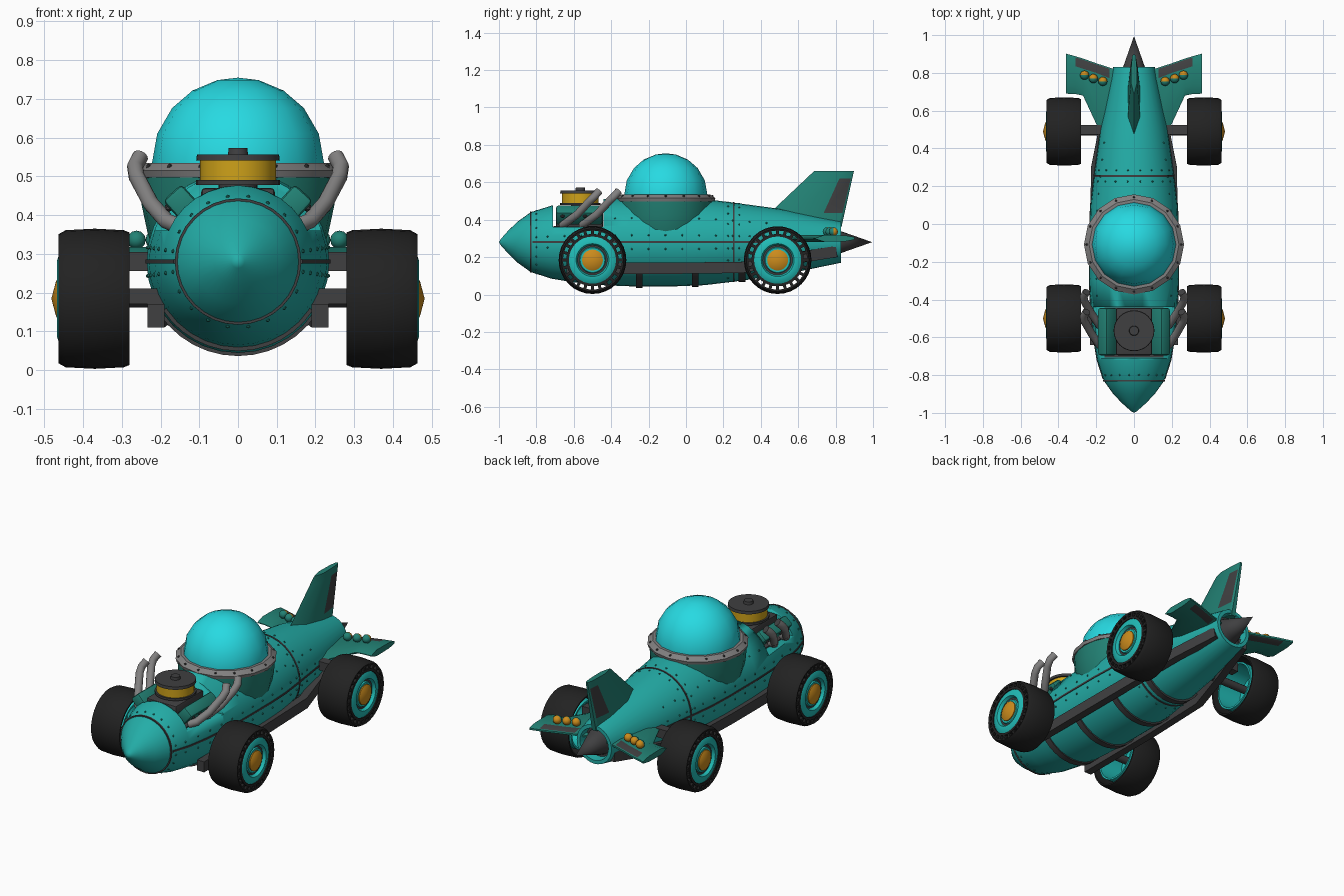
import bpy, bmesh, math
from math import sin, cos, pi, radians
from mathutils import Vector, Matrix

if "Cube" in bpy.data.objects:
    bpy.data.objects.remove(bpy.data.objects["Cube"])


def mat(name, r, g, b):
    m = bpy.data.materials.new(name)
    m.diffuse_color = (r, g, b, 1)
    m.use_nodes = True
    m.node_tree.nodes["Principled BSDF"].inputs["Base Color"].default_value = m.diffuse_color
    return m


TEAL = mat("body teal", .017, .42, .39)
GREEN = mat("fin green", .016, .22, .175)
RIM = mat("rim cyan", .015, .50, .47)
GLASS = mat("dome cyan", .02, .70, .76)
GOLD = mat("gold", .62, .36, .01)
AMBER = mat("amber", .60, .26, .012)
GREY = mat("pipe grey", .22, .215, .215)
DARK = mat("dark metal", .05, .05, .052)
BLACK = mat("tyre black", .016, .016, .016)


def finish(name, bm, mats, mirror=False, angle=35):
    bmesh.ops.remove_doubles(bm, verts=bm.verts, dist=1e-5)
    bmesh.ops.recalc_face_normals(bm, faces=bm.faces)
    me = bpy.data.meshes.new(name)
    bm.to_mesh(me)
    bm.free()
    for m in mats:
        me.materials.append(m)
    me.shade_smooth()
    me.set_sharp_from_angle(angle=radians(angle))
    ob = bpy.data.objects.new(name, me)
    bpy.context.collection.objects.link(ob)
    if mirror:
        ob.modifiers.new("mirror", 'MIRROR')
    return ob


def loft(name, rings, mats, closed=False, rule=None, mirror=False, angle=35):
    """Skin a list of equal rings; rule(ring, segment) picks the material index."""
    bm = bmesh.new()
    vs = [[bm.verts.new(p) for p in r] for r in rings]
    n, k = len(vs), len(vs[0])
    for i in range(n if closed else n - 1):
        a, b = vs[i], vs[(i + 1) % n]
        for j in range(k):
            f = bm.faces.new((a[j], a[(j + 1) % k], b[(j + 1) % k], b[j]))
            f.material_index = rule(i, j) if rule else 0
    if not closed:
        for i, r in ((-1, vs[0]), (n, vs[-1])):
            if (r[0].co - r[k // 2].co).length > 1e-4:
                f = bm.faces.new(r)
                f.material_index = rule(i, 0) if rule else 0
    return finish(name, bm, mats, mirror, angle)


def lathe(name, prof, mats, axis='Z', at=(0, 0, 0), segs=32, **kw):
    """Turn (position along axis, radius) pairs around an axis through 'at'."""
    def pt(h, r, t):
        u, v = r * cos(t), r * sin(t)
        return Vector(at) + Vector({'X': (h, u, v), 'Y': (u, h, v), 'Z': (u, v, h)}[axis])
    rings = [[pt(h, r, 2 * pi * j / segs) for j in range(segs)] for h, r in prof]
    return loft(name, rings, mats, **kw)


def sweep(name, pts, shape, mats, **kw):
    """Sweep a cross-section along a path."""
    P = [Vector(p) for p in pts]
    rings = []
    for i, p in enumerate(P):
        d = P[min(i + 1, len(P) - 1)] - P[max(i - 1, 0)]
        q = d.to_track_quat('Y', 'Z')
        rings.append([p + q @ Vector((x, 0, z)) for x, z in shape])
    return loft(name, rings, mats, **kw)


def box(name, c, size, mats, rot_y=0, bevel=0, mirror=False):
    bm = bmesh.new()
    bmesh.ops.create_cube(bm, size=1, matrix=Matrix.Translation(c) @ Matrix.Rotation(rot_y, 4, 'Y')
                          @ Matrix.Diagonal((*size, 1)))
    if bevel:
        bmesh.ops.bevel(bm, geom=bm.edges[:], offset=bevel, segments=2, affect='EDGES', profile=.5)
    return finish(name, bm, mats, mirror)


def rivets(name, pts, r, mats, mirror=False):
    bm = bmesh.new()
    for p in pts:
        bmesh.ops.create_icosphere(bm, subdivisions=1, radius=r, matrix=Matrix.Translation(p))
    return finish(name, bm, mats, mirror)


def rect(w, h):
    return [(-w, -h), (w, -h), (w, h), (-w, h)]


# Fuselage
ZC = .28
PROF = [(-1, 0), (-.99, .017), (-.95, .062), (-.9, .11), (-.83, .16), (-.72, .195), (-.6, .215), (-.45, .23),
        (-.3, .236), (-.05, .236), (.1, .23), (.25, .212), (.5, .178), (.83, .11)]


def rad(y):
    for (a, ra), (b, rb) in zip(PROF, PROF[1:]):
        if a <= y <= b:
            return ra + (rb - ra) * (y - a) / (b - a)


body = lathe("body", PROF + [(.83, .09), (.78, .085), (.78, 0)], [TEAL], 'Y', (0, 0, ZC))
cutter = box("engine_bay_cutter", (0, -.575, .56), (.8, .27, .4), [TEAL])
mod = body.modifiers.new("bay", 'BOOLEAN')
mod.operation, mod.object, mod.solver = 'DIFFERENCE', cutter, 'EXACT'
bpy.context.view_layer.objects.active = body
bpy.ops.object.modifier_apply(modifier="bay")
bpy.data.objects.remove(cutter)

# Panel seams and rivets
for y in (-.83, .255):
    lathe("ring_seam", [(y - .005, rad(y) - .01), (y - .005, rad(y) + .003), (y + .005, rad(y) + .003),
                        (y + .005, rad(y) - .01)], [DARK], 'Y', (0, 0, ZC), closed=True)
sweep("side_seam", [(rad(y), y, ZC) for y in (-.82, -.72, -.6, -.45, -.3, -.05, .1, .25, .5)],
      rect(.003, .005), [DARK], mirror=True)
pts = []
for y in (-.8, .225, .285):
    pts += [(rad(y) * cos(t), y, ZC + rad(y) * sin(t)) for t in [2 * pi * (j + .5) / 20 for j in range(20)]]
for k in range(14):
    y = -.74 + k * .09
    for a in (-9, 9) + ((33,) if -.4 < y else ()):
        pts += [(s * rad(y) * cos(radians(a)), y, ZC + rad(y) * sin(radians(a))) for s in (-1, 1)]
rivets("body_rivets", pts, .0055, [GREEN])

# Tail spike
lathe("tail_recess", [(.775, .084), (.785, .084)], [DARK], 'Y', (0, 0, ZC))
lathe("tail_spike", [(.78, .075), (.83, .058), (.995, 0)], [DARK], 'Y', (0, 0, ZC), segs=20)

# Cockpit bowl, rim and dome
CY = -.108
bowl = [(.51 - .39 * sin(t), .255 * cos(t)) for t in [radians(a) for a in (0, 12, 24, 36, 50, 70)]]
lathe("cockpit_bowl", bowl, [GREEN], 'Z', (0, CY, 0), 24)
lathe("cockpit_rim", [(.535, .2), (.535, .238), (.515, .265), (.497, .26), (.492, .2)], [GREY], 'Z', (0, CY, 0),
      16, closed=True)
dome = [(.535 + .22 * sin(t), .222 * cos(t)) for t in [radians(a) for a in (-8, 0, 20, 40, 58, 76, 90)]]
lathe("dome", dome, [GLASS], 'Z', (0, CY, 0), 16)
rivets("rim_rivets", [(.25 * cos(t), CY + .25 * sin(t), .526) for t in [2 * pi * j / 16 for j in range(16)]],
       .007, [DARK])

# Engine
EY = -.565
box("bay_floor", (0, -.575, .36), (.31, .265, .012), [DARK])
box("engine_block", (0, -.57, .41), (.19, .25, .12), [DARK], bevel=.01)
lathe("air_cleaner", [(.46, .05), (.478, .05), (.478, .108), (.49, .108), (.49, .098), (.541, .098), (.541, .108),
                      (.557, .106), (.557, .026), (.573, .024), (.573, 0)], [DARK, GOLD], 'Z', (0, EY, 0),
      rule=lambda i, j: 1 if i == 4 else 0)
box("valve_cover", (.14, -.57, .425), (.065, .25, .09), [GREEN], radians(42), .012, True)
rivets("cover_bolts", [(.14 + .032 * .74 + d * .67, y, .425 - .032 * .67 + d * .74)
                       for y in (-.66, -.6, -.54, -.48) for d in (.022,)], .012, [DARK], True)
circle = [(.021 * cos(2 * pi * j / 12), .021 * sin(2 * pi * j / 12)) for j in range(12)]
for y in (-.64, -.535):
    sweep("exhaust_pipe", [(.15, y - .02, .37), (.185, y, .385), (.225, y + .06, .43), (.262, y + .125, .5),
                           (.266, y + .15, .525), (.252, y + .175, .552)], circle, [GREY, DARK],
          rule=lambda i, j: 1 if i == 6 else 0, mirror=True)

# Underframe rails and ribs
sweep("frame_rail", [(.212, -.64, .14), (.212, -.1, .14), (.205, .3, .145), (.155, .55, .19), (.09, .8, .23)],
      rect(.022, .03), [DARK], mirror=True)
for y in (-.52, -.25, .05, .3):
    rings = []
    for k in range(13):
        t = radians(213 + 114 * k / 12)
        rings.append([(r * cos(t), y + d, ZC + r * sin(t)) for r, d in
                      ((rad(y) - .02, -.018), (rad(y) + .008, -.018), (rad(y) + .008, .018), (rad(y) - .02, .018))])
    loft("underbody_rib", rings, [DARK])

# Tail fin, with a dark rudder panel
rings = []
for z in (.36, .435, .62, .66):
    t = (z - .4) / .26
    le, te, w = .41 + .275 * t, .84 + .058 * t, .04 - .022 * t
    sec = [(0, 0), (.3, .9), (.72, .8), (.97, .5), (1, .3)]
    side = [(w * b, le + (te - le) * a, z) for a, b in sec]
    rings.append(side + [(-x, y, zz) for x, y, zz in side[:0:-1]])
loft("tail_fin", rings, [GREEN, DARK], rule=lambda i, j: 1 if i == 1 and j in (2, 6) else 0, angle=25)

# Rear wings with dark flaps: x, leading edge, flap start, flap end, trailing edge
rings = []
for x, a, b, c, d in ((.04, .44, .72, .78, .8), (.13, .47, .772, .822, .828), (.2, .53, .8, .845, .851),
                      (.27, .68, .822, .87, .876), (.31, .688, .835, .882, .888), (.36, .69, .85, .894, .902)):
    top = [(x, a, .302), (x, a + .3 * (b - a), .318), (x, b, .316), (x, c, .308), (x, d, .305)]
    rings.append(top + [(px, py, .6 - pz) for px, py, pz in top[::-1]])
loft("rear_wing", rings, [GREEN, DARK], rule=lambda i, j: 1 if i in (1, 2, 3) and j in (2, 6) else 0,
     mirror=True, angle=25)

# Tail lamps
for x, y in ((.165, .755), (.215, .77), (.262, .788)):
    lathe("tail_lamp", [(-.024 * cos(pi * k / 8), .024 * sin(pi * k / 8)) for k in range(9)], [GREEN, AMBER], 'Y',
          (x, y, .336), 12, rule=lambda i, j: 1 if i > 3 else 0, mirror=True)

# Wheels
WZ = .184
for y in (-.5, .49):
    c = (0, y, WZ)
    lathe("tyre_tread", [(.28, .171), (.295, .177), (.37, .181), (.445, .177), (.463, .167), (.46, .158), (.44, .163),
                         (.28, .163)], [BLACK], 'X', c, closed=True, mirror=True)
    lathe("tyre_inner_ring", [(.435, .126), (.463, .126), (.463, .14), (.435, .14)], [BLACK], 'X', c,
          closed=True, mirror=True)
    bm = bmesh.new()
    for k in range(24):
        bmesh.ops.create_cube(bm, size=1, matrix=Matrix.Translation(c) @ Matrix.Rotation(2 * pi * k / 24, 4, 'X')
                              @ Matrix.Translation((.45, 0, .15)) @ Matrix.Diagonal((.022, .016, .03, 1)))
    finish("tyre_spokes", bm, [BLACK], True)
    lathe("rim", [(.29, .125), (.29, .135), (.45, .135), (.457, .126), (.467, .1), (.467, .088), (.45, .08),
                  (.45, .07), (.458, .066), (.458, .05), (.43, .05), (.43, .12)], [RIM, DARK], 'X', c,
          closed=True, mirror=True, rule=lambda i, j: 1 if i == 6 else 0)
    lathe("hub", [(.42, .056), (.464, .056), (.47, .045), (.482, 0)], [AMBER], 'X', c, 20, mirror=True)
    lathe("axle", [(.05, .022), (.44, .022)], [DARK], 'X', c, 12, mirror=True)
box("rear_suspension_beam", (.2, .5, .28), (.18, .05, .05), [DARK], mirror=True)
box("front_suspension_beam", (.22, -.5, .19), (.15, .06, .04), [DARK], mirror=True)
